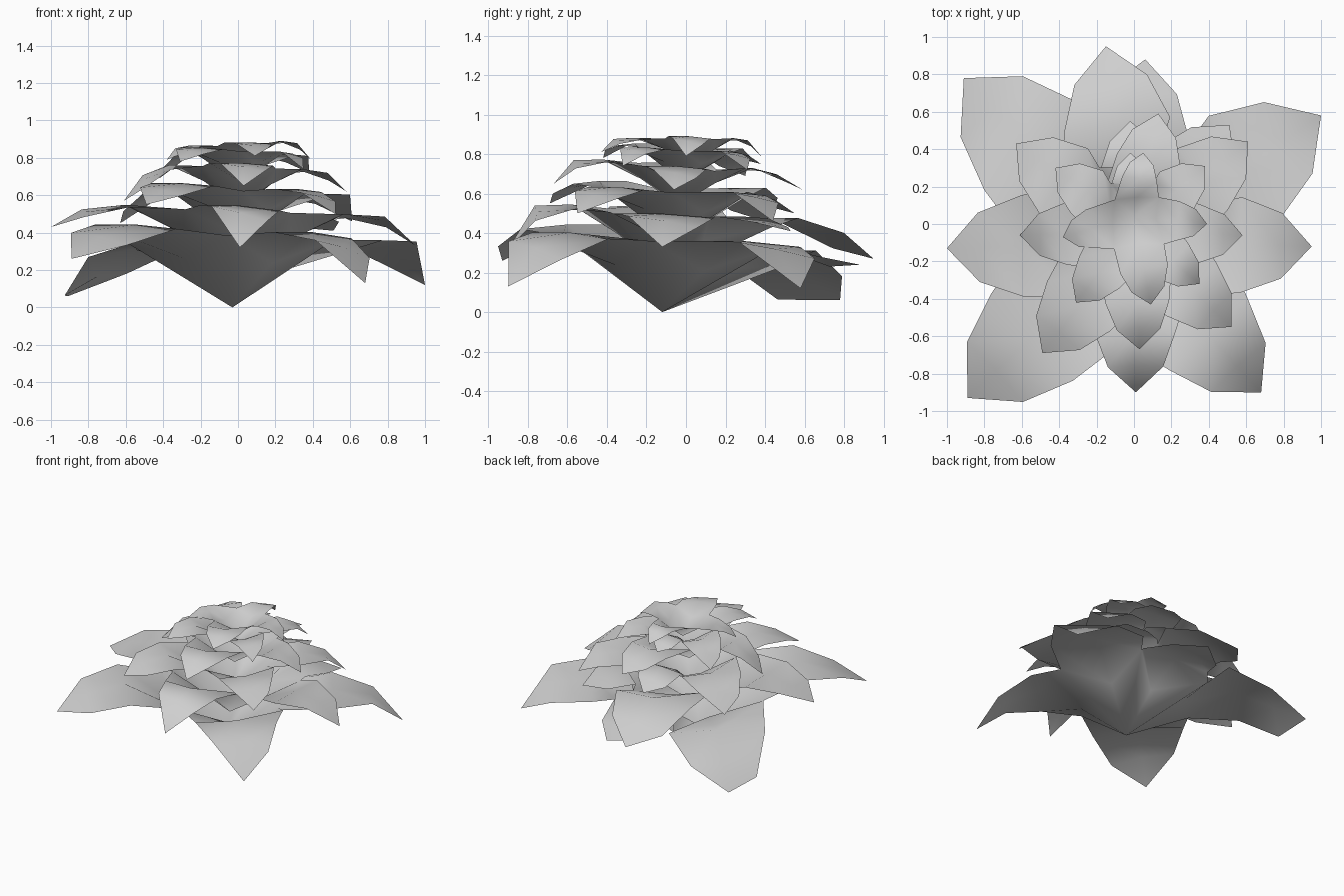
import bpy
import bmesh
import math
from mathutils import Vector

cube = bpy.data.objects.get("Cube")
if cube:
    bpy.data.objects.remove(cube, do_unlink=True)

grey = bpy.data.materials.new("petal_grey")
grey.use_nodes = True
grey.diffuse_color = (0.62, 0.62, 0.62, 1)
grey.node_tree.nodes["Principled BSDF"].inputs["Base Color"].default_value = (0.62, 0.62, 0.62, 1)


def mix(a, b, t):
    return a + (b - a) * t


def petal_layer(name, center, rim, tilt, petals):
    """One cupped sheet: a low centre rises to a tilted rim, then petals bend to their tips.
    Each petal is its tip (x, y, z) and how far its shoulders droop towards that tip."""
    bm = bmesh.new()
    c = Vector(center)
    tilt = Vector(tilt)
    low = c.z
    tips = [Vector(p[:3]) for p in petals]
    droops = [p[3] for p in petals]
    arms = [(t - c).to_2d() for t in tips]
    angles = [math.atan2(a.y, a.x) for a in arms]
    count = len(tips)
    middle = bm.verts.new(c)

    # shared notch between each petal and the next one counter-clockwise
    notches = []
    for i in range(count):
        j = (i + 1) % count
        half = ((angles[j] - angles[i]) % math.tau) / 2
        length = (arms[i].length + arms[j].length) / 2
        radius = length * (0.74 - 0.37 * half)
        a = angles[i] + half
        p = c.to_2d() + Vector((math.cos(a), math.sin(a))) * radius
        height = mix(low, rim + tilt.dot(p), 0.97 - 0.5 * droops[i] * droops[j])
        notches.append(bm.verts.new((p.x, p.y, height)))

    for i, tip in enumerate(tips):
        droop = droops[i]
        length = arms[i].length
        along = arms[i].normalized()
        across = Vector((-along.y, along.x))
        top = rim + tilt.dot(c.to_2d() + arms[i] * 0.6)
        sag = 0.5 * droop ** 3

        def point(out, side, z):
            p = c.to_2d() + (along * out + across * side) * length
            return bm.verts.new((p.x, p.y, z))

        inner = point(0.3, 0, mix(low, top, 0.58))
        crest = point(0.6, 0, mix(top, tip.z, sag))
        bend = point(0.82, 0, mix(top, tip.z, droop * 0.85))
        end = bm.verts.new(tip)
        # both halves of the slightly twisted petal, wound so that the sheet faces up
        for side, notch in ((-1, notches[i - 1]), (1, notches[i])):
            belly = point(0.6, 0.27 * side, mix(top, tip.z, sag + 0.06 + 0.06 * side))
            shoulder = point(0.83, 0.185 * side, mix(top, tip.z, droop + 0.17 * side))
            for face in ((middle, notch, inner), (inner, notch, belly, crest),
                         (crest, belly, shoulder, bend), (bend, shoulder, end)):
                bm.faces.new(face if side < 0 else face[::-1])

    for face in bm.faces:
        face.smooth = True
    mesh = bpy.data.meshes.new(name)
    bm.to_mesh(mesh)
    bm.free()
    mesh.materials.append(grey)
    obj = bpy.data.objects.new(name, mesh)
    bpy.context.collection.objects.link(obj)


# petals run counter-clockwise from the right-hand side
lean = (-0.045, -0.045)
petal_layer("base_petals", (-0.03, -0.12, 0), 0.4, lean,
            [(1, 0.58, 0.12, 0.2), (0.06, 0.88, 0.24, 0.9), (-0.91, 0.78, 0.06, 0.82),
             (-0.89, -0.93, 0.26, 0.45), (0.68, -0.9, 0.13, 0.35)])
petal_layer("lower_petals", (0, -0.1, 0.18), 0.52, lean,
            [(0.95, -0.12, 0.33, 0.25), (0.51, 0.53, 0.41, 0.6), (-0.15, 0.95, 0.27, 0.6),
             (-1, -0.13, 0.43, 0.4), (0.01, -0.9, 0.32, 0.2)])
petal_layer("lower_middle_petals", (0, -0.06, 0.36), 0.635, lean,
            [(0.61, 0.44, 0.46, 0.2), (-0.02, 0.55, 0.5, 0.6), (-0.63, 0.43, 0.45, 0.5),
             (-0.49, -0.69, 0.55, 0.4), (0.52, -0.55, 0.5, 0.35)])
petal_layer("upper_middle_petals", (0, -0.04, 0.54), 0.755, lean,
            [(0.58, -0.06, 0.62, 0.35), (0.13, 0.59, 0.62, 0.5), (-0.61, -0.06, 0.57, 0.5),
             (0.03, -0.67, 0.65, 0.2)])
petal_layer("upper_petals", (0, -0.02, 0.66), 0.835, lean,
            [(0.38, 0.31, 0.72, 0.25), (-0.02, 0.38, 0.75, 0.6), (-0.42, 0.3, 0.69, 0.5),
             (-0.31, -0.42, 0.78, 0.3), (0.35, -0.32, 0.74, 0.2)])
petal_layer("top_petals", (0, 0.04, 0.74), 0.88, (0.05, 0),
            [(0.39, 0, 0.79, 0.3), (0.05, 0.38, 0.79, 0.3), (-0.38, -0.07, 0.79, 0.4),
             (0.09, -0.43, 0.81, 0.25)])
